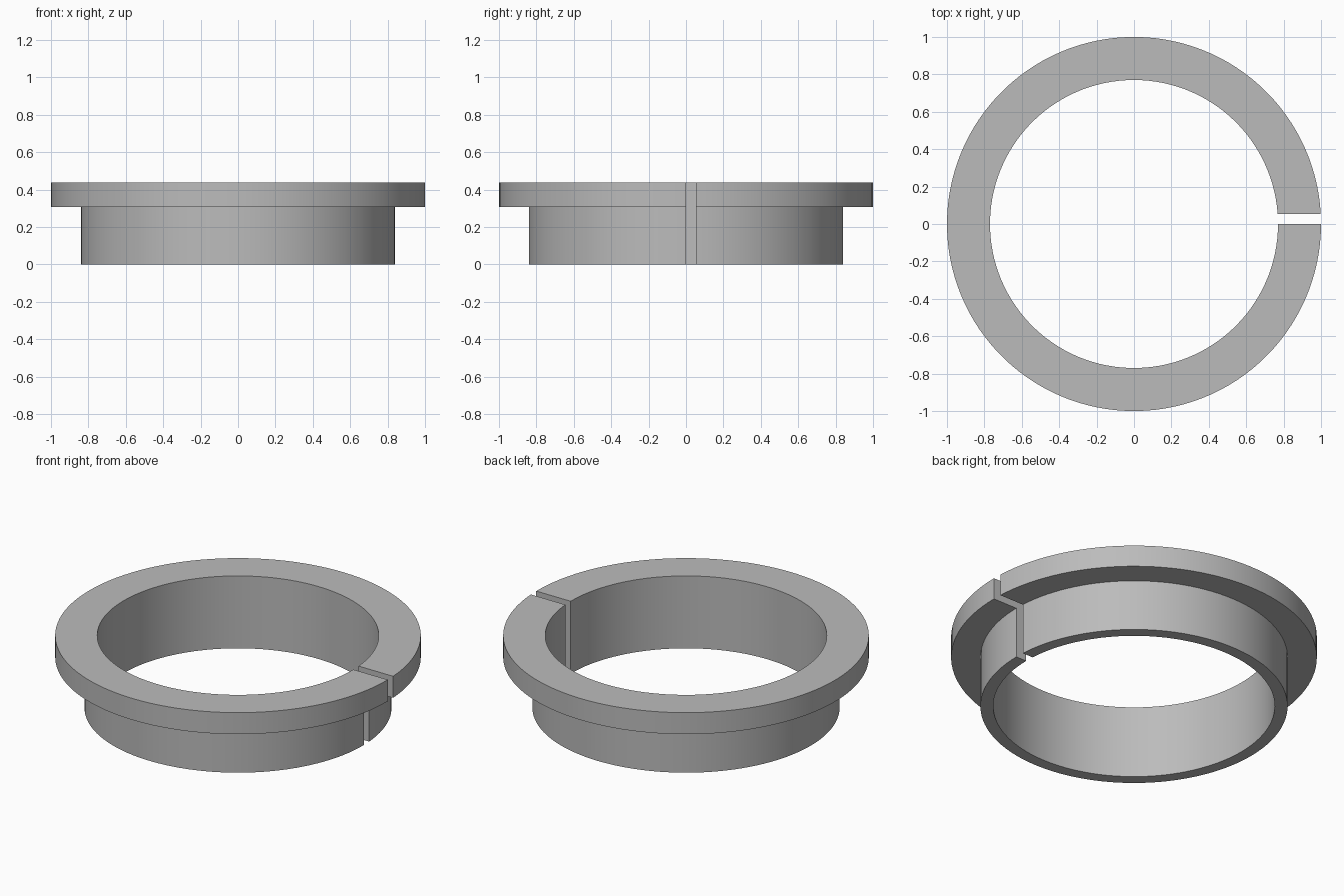
import bpy
import bmesh
from math import asin, cos, sin, tau

old = bpy.data.objects.get("Cube")
if old:
    bpy.data.objects.remove(old, do_unlink=True)

SEGMENTS = 120
GAP = 0.053          # width of the slot, from y = 0 towards +y
INNER, WALL, FLANGE = 0.77, 0.84, 1.0
STEP, HEIGHT = 0.307, 0.437

grey = bpy.data.materials.new("plain grey")
grey.use_nodes = True
colour = (0.5, 0.5, 0.5, 1)
grey.diffuse_color = colour
grey.node_tree.nodes["Principled BSDF"].inputs["Base Color"].default_value = colour

# L-shaped section of the collar: radius, height
profile = [(INNER, 0), (WALL, 0), (WALL, STEP),
           (FLANGE, STEP), (FLANGE, HEIGHT), (INNER, HEIGHT)]

# Sweep the section round, starting on the far side of the parallel slot
bm = bmesh.new()
rings = []
for i in range(SEGMENTS + 1):
    ring = []
    for r, z in profile:
        start = asin(GAP / r)
        a = start + (tau - start) * i / SEGMENTS
        ring.append(bm.verts.new((r * cos(a), r * sin(a), z)))
    rings.append(ring)

count = len(profile)
for a, b in zip(rings, rings[1:]):
    for j in range(count):
        k = (j + 1) % count
        bm.faces.new((a[j], a[k], b[k], b[j]))

# Close the two slot faces
bm.faces.new(rings[0])
bm.faces.new(rings[-1])
bmesh.ops.recalc_face_normals(bm, faces=bm.faces)

mesh = bpy.data.meshes.new("split_flanged_collar")
bm.to_mesh(mesh)
bm.free()
mesh.materials.append(grey)
collar = bpy.data.objects.new("split_flanged_collar", mesh)
bpy.context.collection.objects.link(collar)

# Smooth round walls, crisp rims
bpy.ops.object.select_all(action="DESELECT")
collar.select_set(True)
bpy.context.view_layer.objects.active = collar
bpy.ops.object.shade_smooth_by_angle(angle=0.5)
